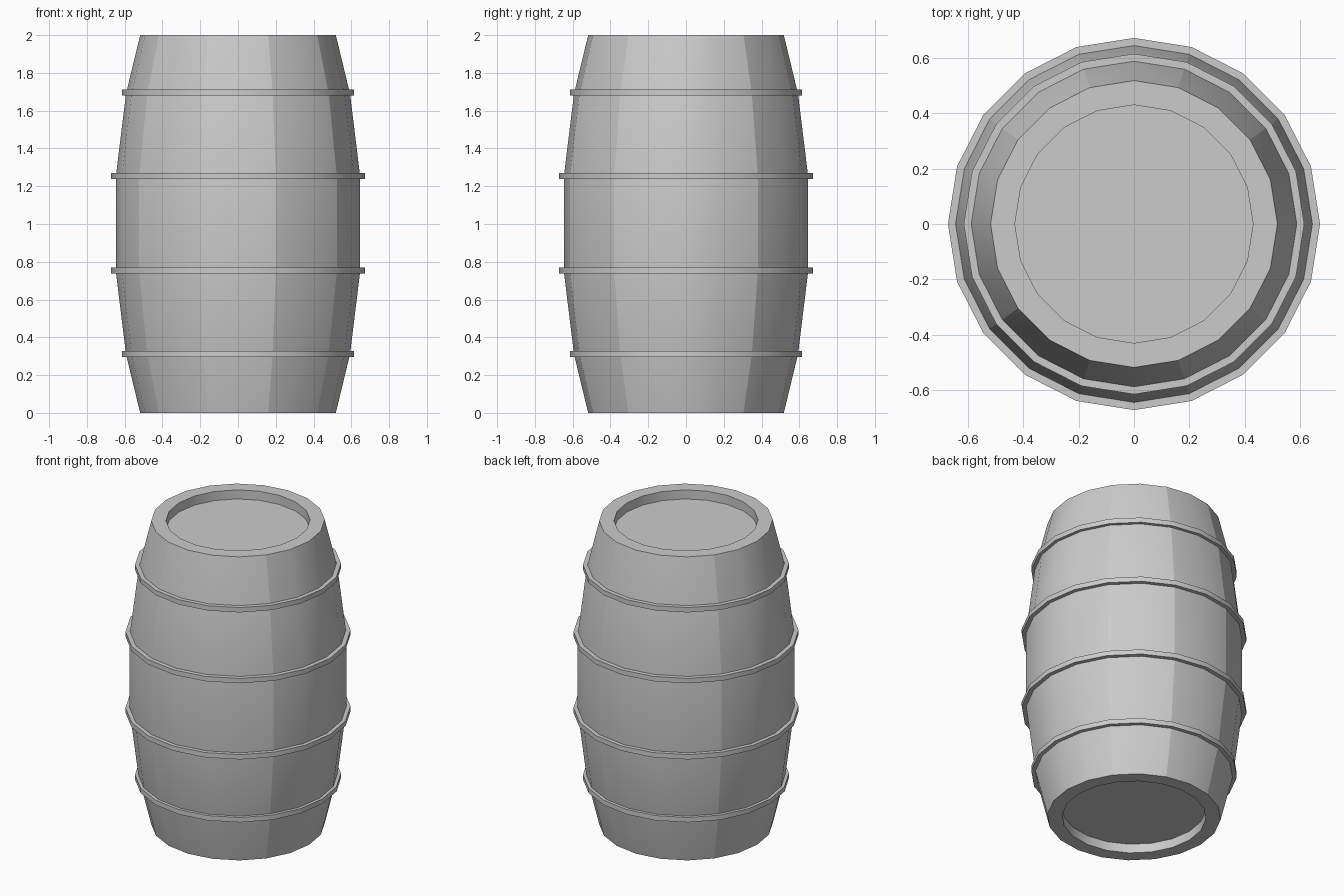
import bpy
import bmesh
from math import cos, sin, pi, degrees, atan2

SIDES = 20

cube = bpy.data.objects.get("Cube")
if cube:
    bpy.data.objects.remove(cube, do_unlink=True)

grey = bpy.data.materials.new("light grey")
grey.use_nodes = True
colour = (0.6, 0.6, 0.6, 1)
grey.diffuse_color = colour
grey.node_tree.nodes["Principled BSDF"].inputs["Base Color"].default_value = colour


def lathe(name, profile, closed):
    """Spin (radius, height) points about z; open profiles get end caps."""
    bm = bmesh.new()
    rings = [[bm.verts.new((r * cos(2 * pi * i / SIDES), r * sin(2 * pi * i / SIDES), z))
              for i in range(SIDES)] for r, z in profile]
    pairs = list(zip(rings, rings[1:]))
    if closed:
        pairs.append((rings[-1], rings[0]))
    else:
        bm.faces.new(rings[0])
        bm.faces.new(rings[-1])
    for low, high in pairs:
        for i in range(SIDES):
            j = (i + 1) % SIDES
            bm.faces.new((low[i], low[j], high[j], high[i]))
    bmesh.ops.recalc_face_normals(bm, faces=bm.faces)
    mesh = bpy.data.meshes.new(name)
    bm.to_mesh(mesh)
    bm.free()
    mesh.materials.append(grey)
    obj = bpy.data.objects.new(name, mesh)
    bpy.context.collection.objects.link(obj)
    bpy.ops.object.select_all(action="DESELECT")
    obj.select_set(True)
    bpy.context.view_layer.objects.active = obj
    bpy.ops.object.shade_smooth_by_angle(angle=pi / 6)
    return obj


# Barrel body with a recessed head at each end
lower = [(0.43, 0.06), (0.43, 0), (0.518, 0), (0.593, 0.31), (0.647, 0.75)]
upper = [(r, 2 - z) for r, z in reversed(lower)]
body = lathe("barrel_body", lower + upper, closed=False)

# Hard seams between pairs of staves
for edge in body.data.edges:
    a, b = (body.data.vertices[v].co for v in edge.vertices)
    if abs(a.z - b.z) > 0.1:
        angle = round(degrees(atan2(a.y, a.x))) % 180
        if angle and angle % 36 == 0:
            edge.use_edge_sharp = True

# Four hoops
hoops = [("bottom_hoop", 0.312, 0.615), ("lower_middle_hoop", 0.753, 0.672),
         ("upper_middle_hoop", 1.255, 0.672), ("top_hoop", 1.695, 0.615)]
for name, z, r in hoops:
    inner = r - 0.035
    lathe(name, [(inner, z - 0.016), (r, z - 0.016), (r, z + 0.016), (inner, z + 0.016)],
          closed=True)
